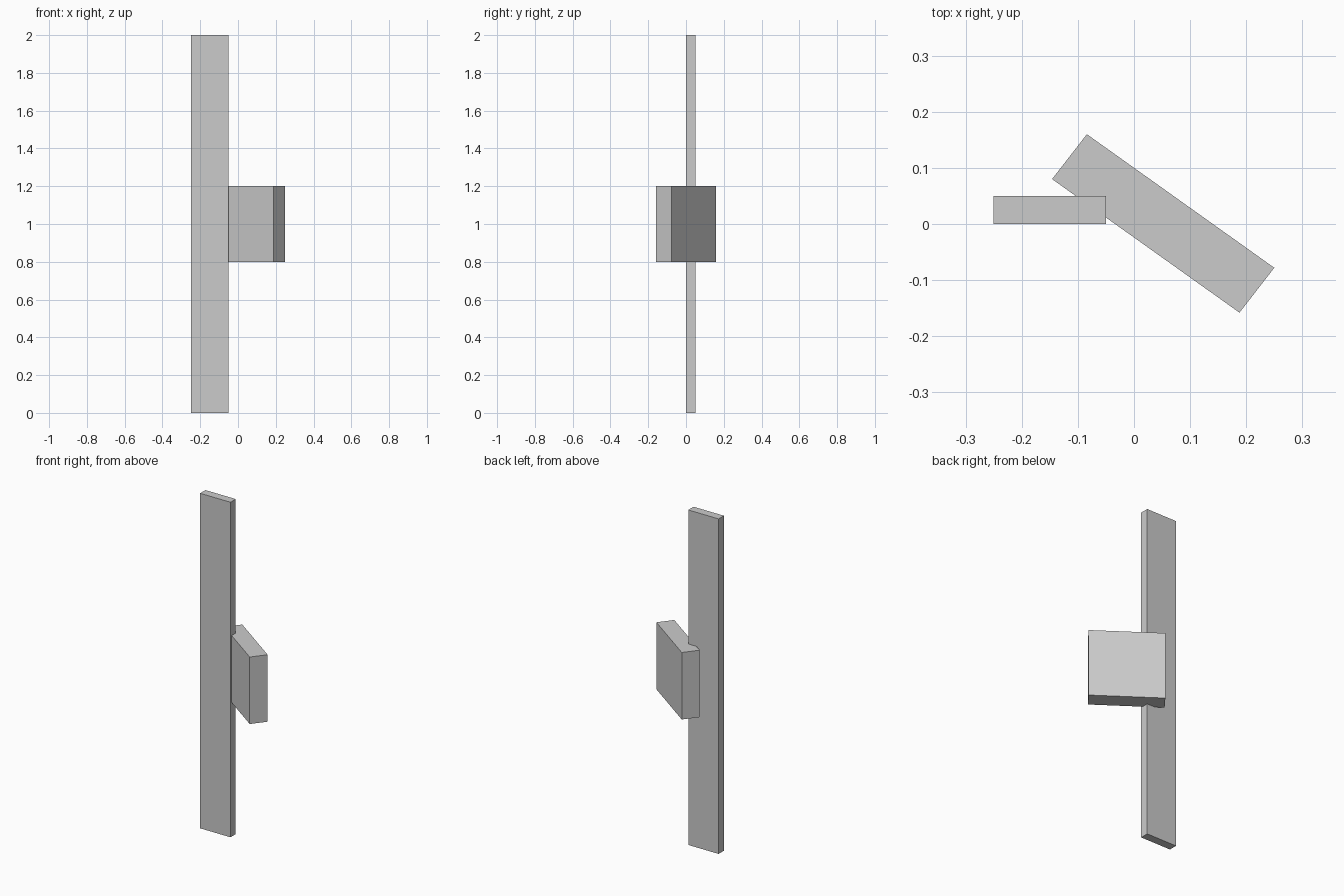
import bpy, bmesh

if "Cube" in bpy.data.objects:
    bpy.data.objects.remove(bpy.data.objects["Cube"])


def prism(name, outline, z0, z1):
    """Extrude a counter-clockwise plan outline from z0 up to z1."""
    bm = bmesh.new()
    base = bm.faces.new([bm.verts.new((x, y, z0)) for x, y in outline])
    top = bmesh.ops.extrude_face_region(bm, geom=[base], use_keep_orig=True)
    verts = [g for g in top["geom"] if isinstance(g, bmesh.types.BMVert)]
    bmesh.ops.translate(bm, verts=verts, vec=(0, 0, z1 - z0))
    bmesh.ops.recalc_face_normals(bm, faces=bm.faces)
    mesh = bpy.data.meshes.new(name)
    bm.to_mesh(mesh)
    bm.free()
    obj = bpy.data.objects.new(name, mesh)
    bpy.context.collection.objects.link(obj)
    return obj


# tall upright plank
prism("upright_plank", [(-0.25, 0), (-0.05, 0), (-0.05, 0.05), (-0.25, 0.05)], 0, 2)

# angled, slightly skewed board crossing the plank at mid height
prism("angled_board", [(-0.146, 0.08), (0.188, -0.158), (0.25, -0.078), (-0.084, 0.16)], 0.8, 1.2)
